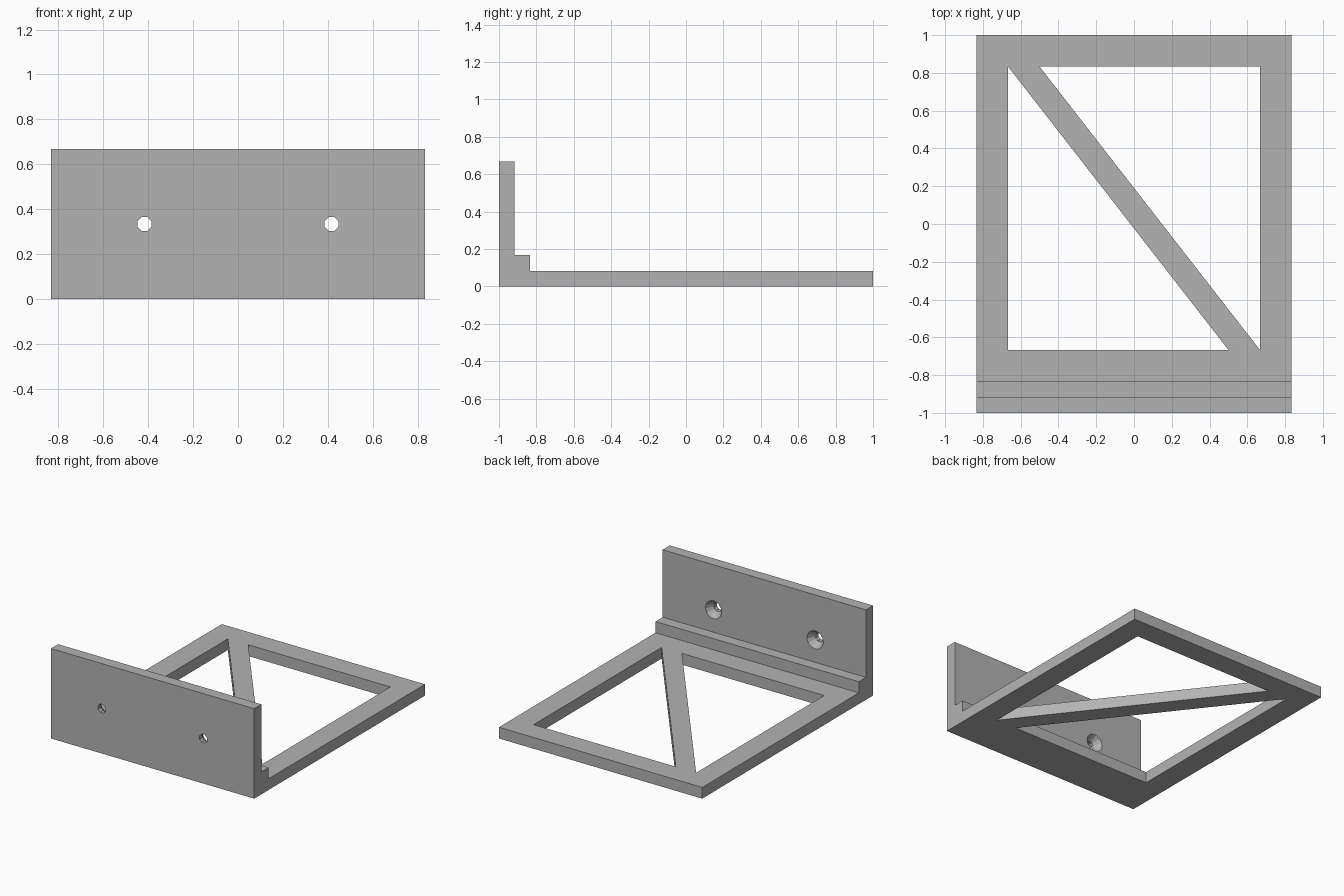
import bpy
import bmesh
from math import pi
from mathutils import Matrix, Vector

cube = bpy.data.objects.get("Cube")
if cube:
    bpy.data.objects.remove(cube, do_unlink=True)

W = 5 / 6       # half width
T = 1 / 12      # wall thickness
H = 2 / 3       # back plate height

grey = bpy.data.materials.new("plain grey")
grey.use_nodes = True
colour = (0.45, 0.45, 0.45, 1)
grey.diffuse_color = colour
grey.node_tree.nodes["Principled BSDF"].inputs["Base Color"].default_value = colour


def finish(name, bm):
    """Turn a bmesh into a scene object."""
    bmesh.ops.recalc_face_normals(bm, faces=bm.faces)
    mesh = bpy.data.meshes.new(name)
    bm.to_mesh(mesh)
    bm.free()
    mesh.materials.append(grey)
    obj = bpy.data.objects.new(name, mesh)
    bpy.context.collection.objects.link(obj)
    return obj


def prism(name, points, direction):
    """Extrude a closed outline along a direction."""
    bm = bmesh.new()
    face = bm.faces.new([bm.verts.new(p) for p in points])
    ext = bmesh.ops.extrude_face_region(bm, geom=[face])
    verts = [v for v in ext["geom"] if isinstance(v, bmesh.types.BMVert)]
    bmesh.ops.translate(bm, verts=verts, vec=Vector(direction))
    return finish(name, bm)


def cone_y(name, x, y0, y1, r0, r1, sides, turn=0):
    """Cone along y, from radius r0 at y0 to radius r1 at y1."""
    bm = bmesh.new()
    place = (Matrix.Translation((x, (y0 + y1) / 2, H / 2))
             @ Matrix.Rotation(-pi / 2, 4, "X") @ Matrix.Rotation(turn, 4, "Z"))
    bmesh.ops.create_cone(bm, cap_ends=True, segments=sides, radius1=r0,
                          radius2=r1, depth=y1 - y0, matrix=place)
    return finish(name, bm)


def cut(target, cutter):
    mod = target.modifiers.new("cut", "BOOLEAN")
    mod.operation = "DIFFERENCE"
    mod.solver = "EXACT"
    mod.object = cutter
    cutter.hide_render = True
    bpy.context.view_layer.objects.active = target
    bpy.ops.object.modifier_apply(modifier=mod.name)
    bpy.data.objects.remove(cutter, do_unlink=True)


# Stepped L-shaped bracket: upright plate, ledge and base
profile = [(-1, 0), (1, 0), (1, T), (-1 + 2 * T, T), (-1 + 2 * T, 2 * T),
           (-1 + T, 2 * T), (-1 + T, H), (-1, H)]
bracket = prism("shelf_bracket", [(-W, y, z) for y, z in profile], (2 * W, 0, 0))

# Two triangular windows leaving a diagonal brace
X, FRONT, BACK = W - 2 * T, -1 + 4 * T, 1 - 2 * T
windows = [[(-X, BACK), (-X, FRONT), (X - 2 * T, FRONT)],
           [(-X + 2 * T, BACK), (X, BACK), (X, FRONT)]]
for tri in windows:
    cut(bracket, prism("window_cutter", [(x, y, -T) for x, y in tri], (0, 0, 3 * T)))

# Countersunk screw holes, wide on the inner side
R = 0.4 * T
for x in (-W / 2, W / 2):
    cut(bracket, cone_y("hole_cutter", x, -1 - T, -1 + 2 * T, R, R, 8, pi / 8))
    cut(bracket, cone_y("countersink_cutter", x, -1 + T * 0.4, -1 + T * 1.2,
                        R, R * 7 / 3, 13))
